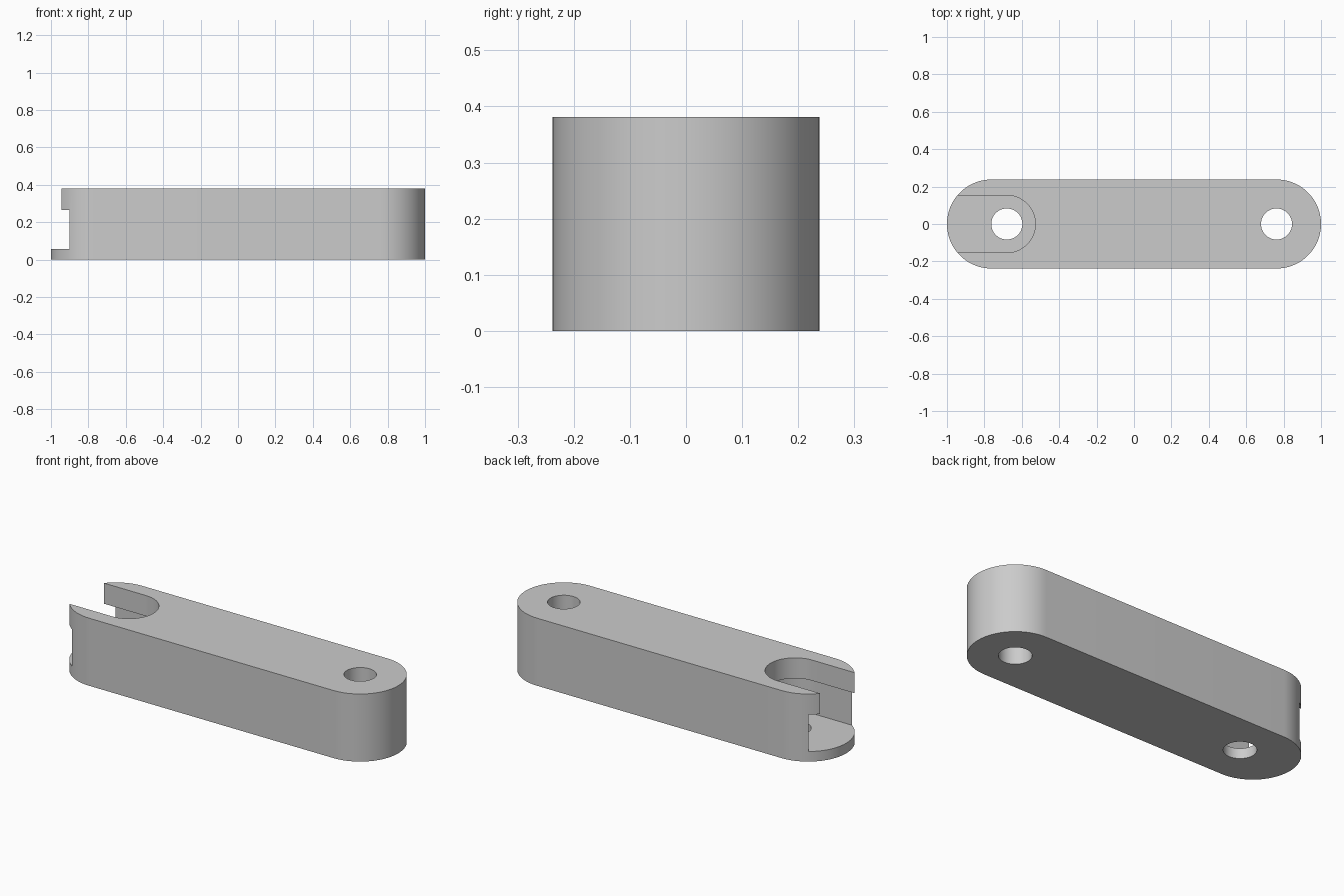
import bpy, bmesh, math

if "Cube" in bpy.data.objects:
    bpy.data.objects.remove(bpy.data.objects["Cube"], do_unlink=True)

grey = bpy.data.materials.new("plain grey")
grey.use_nodes = True
colour = (0.6, 0.6, 0.6, 1)
grey.diffuse_color = colour
grey.node_tree.nodes["Principled BSDF"].inputs["Base Color"].default_value = colour


def stadium(name, x0, x1, r, z0, z1, segments=40):
    """Upright prism with a round end about each of x0 and x1."""
    outline = []
    for cx, start in ((x1, -math.pi / 2), (x0, math.pi / 2)):
        for i in range(segments + 1):
            a = start + math.pi * i / segments
            outline.append((cx + r * math.cos(a), r * math.sin(a), z0))
    bm = bmesh.new()
    base = bm.faces.new([bm.verts.new(p) for p in outline])
    top = bmesh.ops.extrude_face_region(bm, geom=[base])["geom"]
    bmesh.ops.translate(bm, vec=(0, 0, z1 - z0),
                        verts=[g for g in top if isinstance(g, bmesh.types.BMVert)])
    bmesh.ops.remove_doubles(bm, verts=bm.verts, dist=1e-5)
    bmesh.ops.recalc_face_normals(bm, faces=bm.faces)
    mesh = bpy.data.meshes.new(name)
    bm.to_mesh(mesh)
    bm.free()
    mesh.materials.append(grey)
    obj = bpy.data.objects.new(name, mesh)
    bpy.context.collection.objects.link(obj)
    return obj


# Dimensions
height, end_radius = 0.381, 0.238
end_x = 1 - end_radius
slot_x, hole_r = -0.68, 0.083

# Bar with rounded ends
bar = stadium("link_bar", -end_x, end_x, end_radius, 0, height)

# Stepped slot open at the left end, and the two through holes
cutters = [
    stadium("wide_slot_cutter", -1.5, slot_x, 0.194, 0.057, 0.265),
    stadium("narrow_slot_cutter", -1.5, slot_x, 0.153, 0.2, height + 0.1),
    stadium("slot_hole_cutter", slot_x, slot_x, hole_r, -0.1, 0.15),
    stadium("end_hole_cutter", end_x, end_x, hole_r, -0.1, height + 0.1),
]
bpy.context.view_layer.objects.active = bar
for cutter in cutters:
    cut = bar.modifiers.new(cutter.name, "BOOLEAN")
    cut.operation = "DIFFERENCE"
    cut.solver = "EXACT"
    cut.object = cutter
    bpy.ops.object.modifier_apply(modifier=cut.name)
    bpy.data.objects.remove(cutter, do_unlink=True)

# Smooth curved walls, crisp rims
bpy.ops.object.select_all(action="DESELECT")
bar.select_set(True)
bpy.ops.object.shade_smooth_by_angle(angle=math.radians(30))
